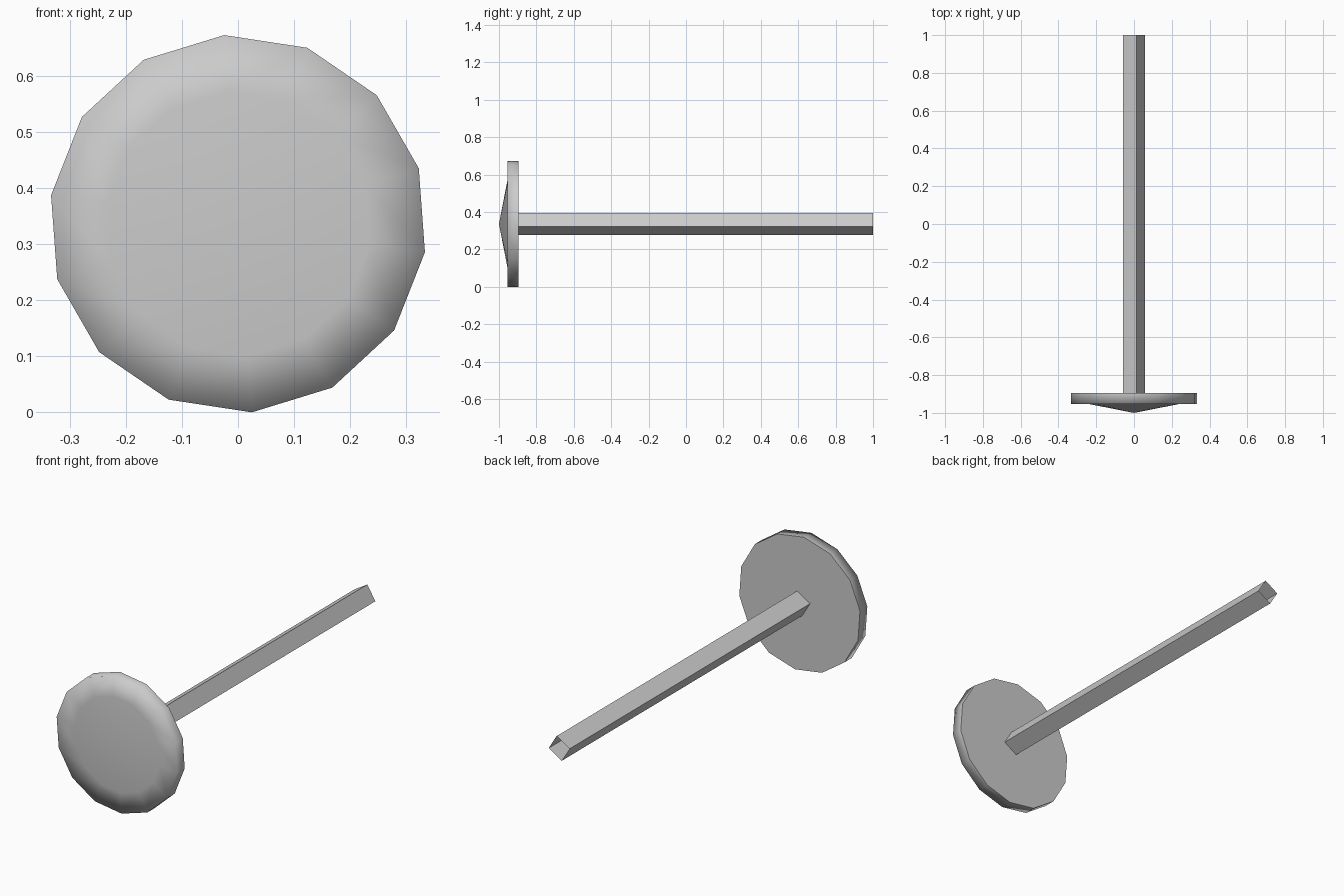
import bpy, bmesh
from math import cos, sin, pi, radians

old = bpy.data.objects.get("Cube")
if old:
    bpy.data.objects.remove(old, do_unlink=True)

AXIS_Z = 0.336

grey = bpy.data.materials.new("plain_grey")
grey.use_nodes = True
colour = (0.6, 0.6, 0.6, 1)
grey.diffuse_color = colour
grey.node_tree.nodes["Principled BSDF"].inputs["Base Color"].default_value = colour


def ring(bm, radius, y, sides, start):
    """Ring of vertices around the long axis."""
    return [bm.verts.new((radius * cos(start + 2 * pi * i / sides), y,
                          AXIS_Z + radius * sin(start + 2 * pi * i / sides)))
            for i in range(sides)]


def bridge(bm, a, b):
    n = len(a)
    return [bm.faces.new((a[i], a[(i + 1) % n], b[(i + 1) % n], b[i]))
            for i in range(n)]


def finish(bm, name):
    mesh = bpy.data.meshes.new(name)
    bm.to_mesh(mesh)
    bm.free()
    mesh.materials.append(grey)
    obj = bpy.data.objects.new(name, mesh)
    bpy.context.collection.objects.link(obj)


# Round head: flat back, straight rim, flat border and shallow cone
SIDES, TURN = 14, radians(94.2)
bm = bmesh.new()
back = ring(bm, 0.337, -0.896, SIDES, TURN)
rim = ring(bm, 0.337, -0.954, SIDES, TURN)
border = ring(bm, 0.237, -0.954, SIDES, TURN)
tip = bm.verts.new((0, -1, AXIS_Z))
smooth = bridge(bm, back, rim) + bridge(bm, rim, border)
smooth += [bm.faces.new((border[i], border[(i + 1) % SIDES], tip))
           for i in range(SIDES)]
for face in smooth:
    face.smooth = True
cap = bm.faces.new(back)
for edge in cap.edges:
    edge.smooth = False
bmesh.ops.recalc_face_normals(bm, faces=bm.faces)
finish(bm, "round_head")

# Square hollow shaft, open at the far end
bm = bmesh.new()
near = ring(bm, 0.0597, -0.896, 4, radians(76.4))
far = ring(bm, 0.0597, 1.0, 4, radians(76.4))
bridge(bm, far, near)
bmesh.ops.recalc_face_normals(bm, faces=bm.faces)
finish(bm, "square_shaft")
